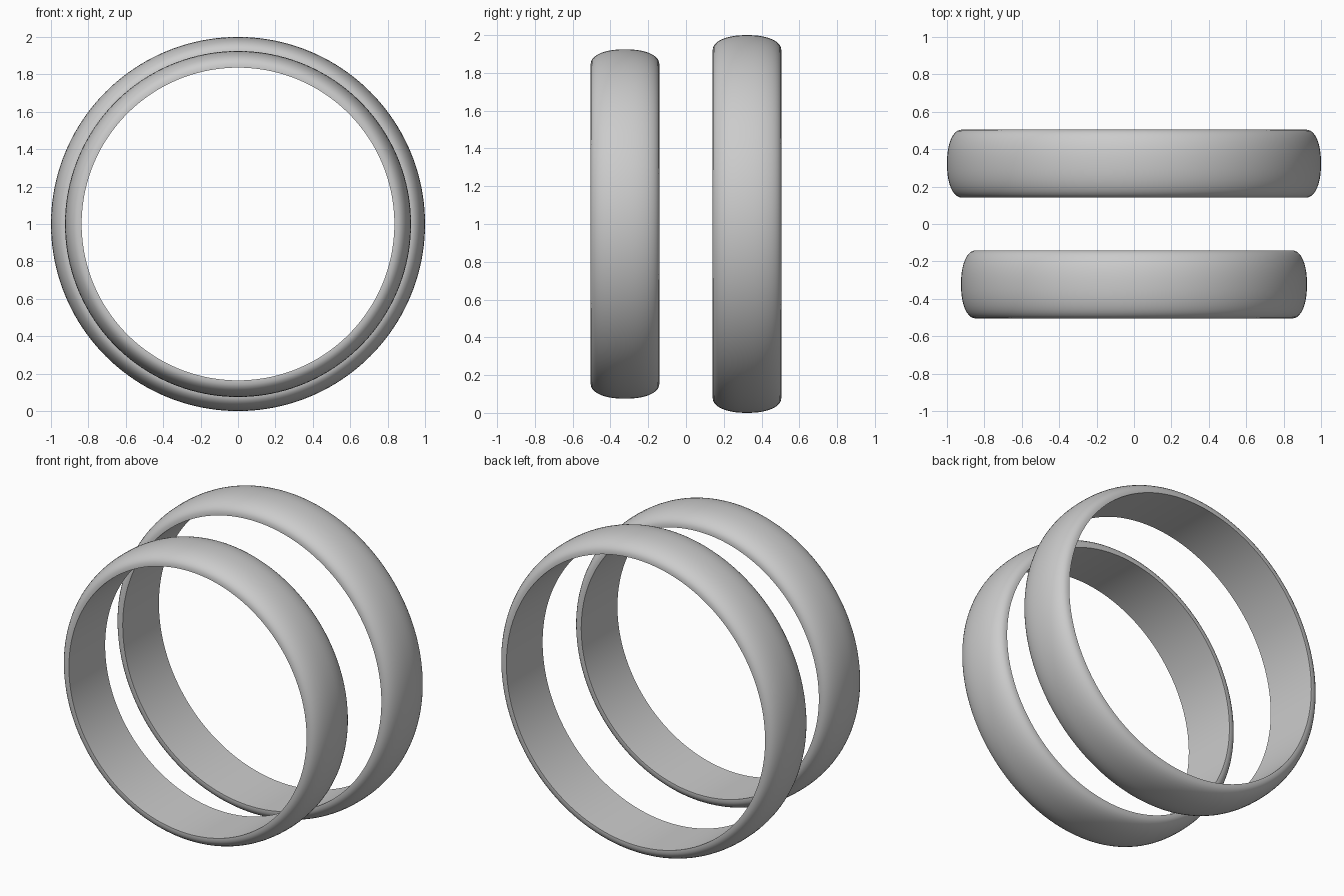
import bpy, bmesh, math
from mathutils import Vector, Matrix

if "Cube" in bpy.data.objects:
    bpy.data.objects.remove(bpy.data.objects["Cube"])

HALF_W = 0.182    # half width of each band along y
RIM = 0.008       # thin flat rim beside the inner bore
STEPS = 20        # points across the domed outside
SEGS = 160        # segments around the ring


def make_band(name, outer_r, inner_r, y):
    """Comfort band: flat cylindrical bore with a domed outside, spun about y."""
    dome = outer_r - inner_r - RIM
    profile = [(-HALF_W, inner_r)]
    for i in range(STEPS + 1):
        a = math.pi * (1 - i / STEPS)
        c, s = math.cos(a), max(math.sin(a), 0.0)
        e = 2 / 2.2   # slightly squarer than an ellipse
        profile.append((math.copysign(abs(c) ** e, c) * HALF_W,
                        inner_r + RIM + dome * s ** e))
    profile.append((HALF_W, inner_r))

    bm = bmesh.new()
    rings = []
    for k in range(SEGS):
        rot = Matrix.Rotation(2 * math.pi * k / SEGS, 3, 'Y')
        rings.append([bm.verts.new(rot @ Vector((0, py, r))) for py, r in profile])
    n = len(profile)
    for k in range(SEGS):
        a, b = rings[k], rings[(k + 1) % SEGS]
        for i in range(n):
            j = (i + 1) % n
            bm.faces.new((a[i], a[j], b[j], b[i]))
    bmesh.ops.recalc_face_normals(bm, faces=bm.faces)
    mesh = bpy.data.meshes.new(name)
    bm.to_mesh(mesh)
    bm.free()
    obj = bpy.data.objects.new(name, mesh)
    obj.location = (0, y, 1.0)
    bpy.context.collection.objects.link(obj)
    bpy.ops.object.select_all(action='DESELECT')
    obj.select_set(True)
    bpy.context.view_layer.objects.active = obj
    bpy.ops.object.shade_smooth_by_angle(angle=math.radians(40))


# Smaller band in front, larger band behind
make_band("small_ring", 0.925, 0.836, -0.323)
make_band("large_ring", 1.0, 0.91, 0.323)
